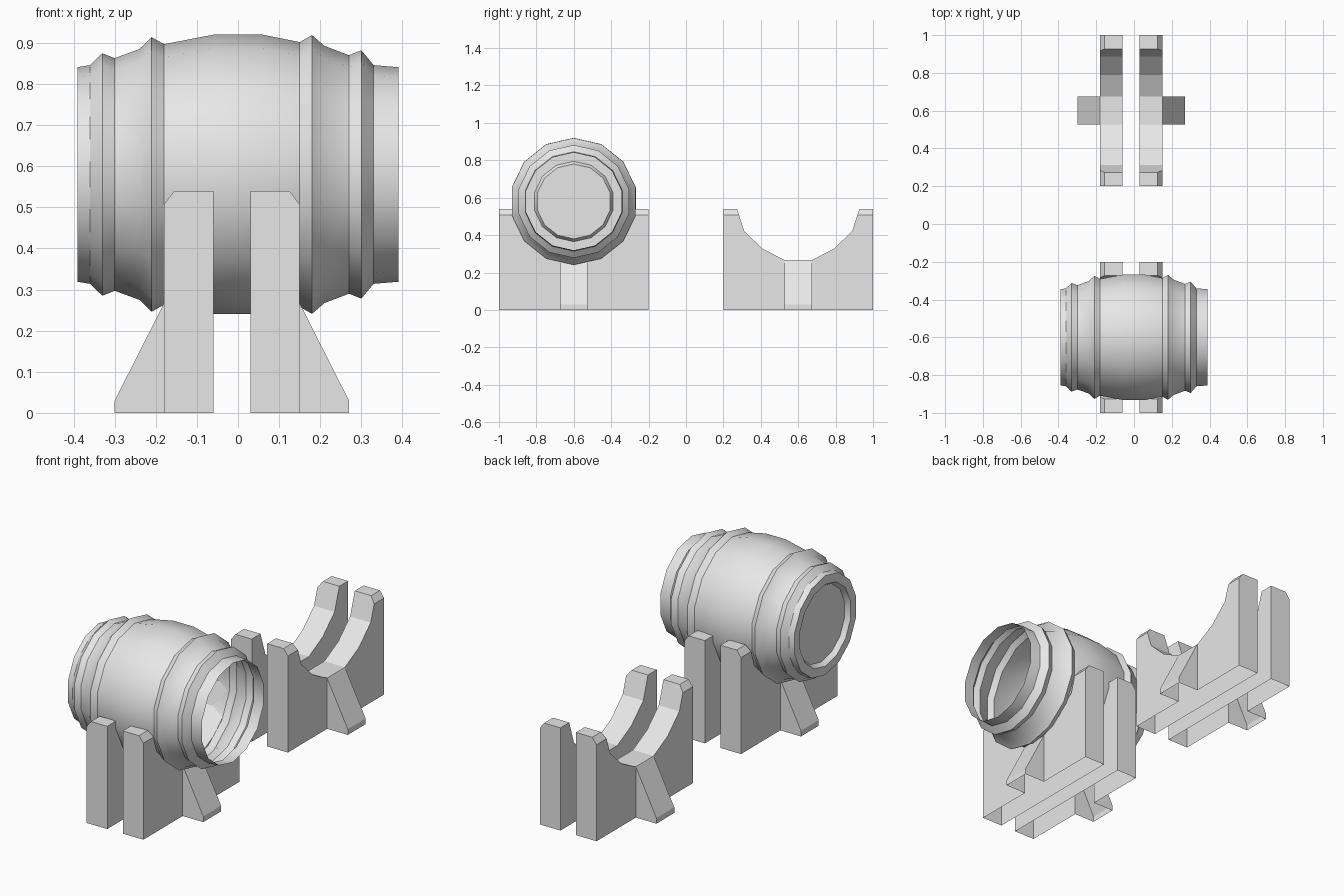
import bpy, bmesh, math
from mathutils import Vector

cube = bpy.data.objects.get("Cube")
if cube:
    bpy.data.objects.remove(cube)

GREY = (0.8, 0.8, 0.8, 1)
grey = bpy.data.materials.new("plain grey")
grey.use_nodes = True
grey.diffuse_color = GREY
grey.node_tree.nodes["Principled BSDF"].inputs["Base Color"].default_value = GREY


def finish(bm, name, smooth=False):
    bmesh.ops.remove_doubles(bm, verts=bm.verts, dist=0.0005)
    bmesh.ops.recalc_face_normals(bm, faces=bm.faces)
    mesh = bpy.data.meshes.new(name)
    bm.to_mesh(mesh)
    bm.free()
    mesh.materials.append(grey)
    obj = bpy.data.objects.new(name, mesh)
    bpy.context.collection.objects.link(obj)
    if smooth:
        bpy.ops.object.select_all(action="DESELECT")
        obj.select_set(True)
        bpy.context.view_layer.objects.active = obj
        bpy.ops.object.shade_smooth_by_angle(angle=math.radians(29))
    return obj


# Barrel: thin shell with raised hoops, recessed lid at one end, open at the other
SIDES = 14
PROFILE = [(-.365, .20), (-.39, .215), (-.39, .261), (-.36, .266), (-.33, .295),
           (-.30, .283), (-.24, .305), (-.21, .334), (-.18, .317), (-.06, .34),
           (.06, .34), (.15, .322), (.18, .339), (.21, .313), (.27, .29),
           (.30, .302), (.33, .266), (.39, .261)]


def build_barrel(center):
    bm = bmesh.new()
    rings = []
    for x, r in PROFILE:
        angles = [math.tau * i / SIDES for i in range(SIDES)]
        rings.append([bm.verts.new(center + Vector((x, r * math.sin(a), r * math.cos(a))))
                      for a in angles])
    for a, b in zip(rings, rings[1:]):
        for i in range(SIDES):
            j = (i + 1) % SIDES
            bm.faces.new((a[i], a[j], b[j], b[i]))
    bm.faces.new(rings[0])
    finish(bm, "barrel", smooth=True)


# Cradle plank: half of the scooped outline, from the middle out to the end (y, z)
HALF = [(.074, 0), (.074, .267), (.19, .327), (.288, .42), (.327, .54), (.40, .54), (.40, 0)]
MID, SCOOP = HALF[0][0], HALF[1][1]
FOOT_REACH, FOOT_HEIGHT = .12, .03


def build_plank(name, inner, outer, y_mid):
    side = 1 if outer > inner else -1
    bm = bmesh.new()

    def face(*points):
        bm.faces.new([bm.verts.new((x, y_mid + y, z)) for x, y, z in points])

    for s in (-1, 1):
        half = [(s * y, z) for y, z in HALF]
        for x in (inner, outer):
            face(*[(x, y, z) for y, z in half])
        # scoop, top and end walls; the underside stays open
        for (y1, z1), (y2, z2) in zip(half[1:], half[2:]):
            face((inner, y1, z1), (inner, y2, z2), (outer, y2, z2), (outer, y1, z1))
    face((inner, -MID, 0), (inner, MID, 0), (inner, MID, SCOOP), (inner, -MID, SCOOP))
    face((inner, -MID, SCOOP), (inner, MID, SCOOP), (outer, MID, SCOOP), (outer, -MID, SCOOP))
    bmesh.ops.remove_doubles(bm, verts=bm.verts, dist=0.0005)

    # chamfer along the outer top edge
    cut = bmesh.ops.bisect_plane(
        bm, geom=bm.verts[:] + bm.edges[:] + bm.faces[:], clear_outer=True,
        plane_co=(outer, 0, .507), plane_no=Vector((side * .033, 0, .025)).normalized())
    edges = [e for e in cut["geom_cut"] if isinstance(e, bmesh.types.BMEdge)]
    bmesh.ops.edgeloop_fill(bm, edges=edges)

    # sloping brace growing out of the plank's outer side
    toe = outer + side * FOOT_REACH
    face((toe, -MID, 0), (toe, MID, 0), (toe, MID, FOOT_HEIGHT), (toe, -MID, FOOT_HEIGHT))
    face((toe, -MID, FOOT_HEIGHT), (toe, MID, FOOT_HEIGHT), (outer, MID, SCOOP), (outer, -MID, SCOOP))
    for y in (-MID, MID):
        face((outer, y, 0), (toe, y, 0), (toe, y, FOOT_HEIGHT), (outer, y, SCOOP))
    finish(bm, name)


build_barrel(Vector((0, -.6, .58)))
for label, y in (("front", -.6), ("rear", .6)):
    build_plank(label + "_stand_right_plank", -.06, -.18, y)
    build_plank(label + "_stand_left_plank", .03, .15, y)
